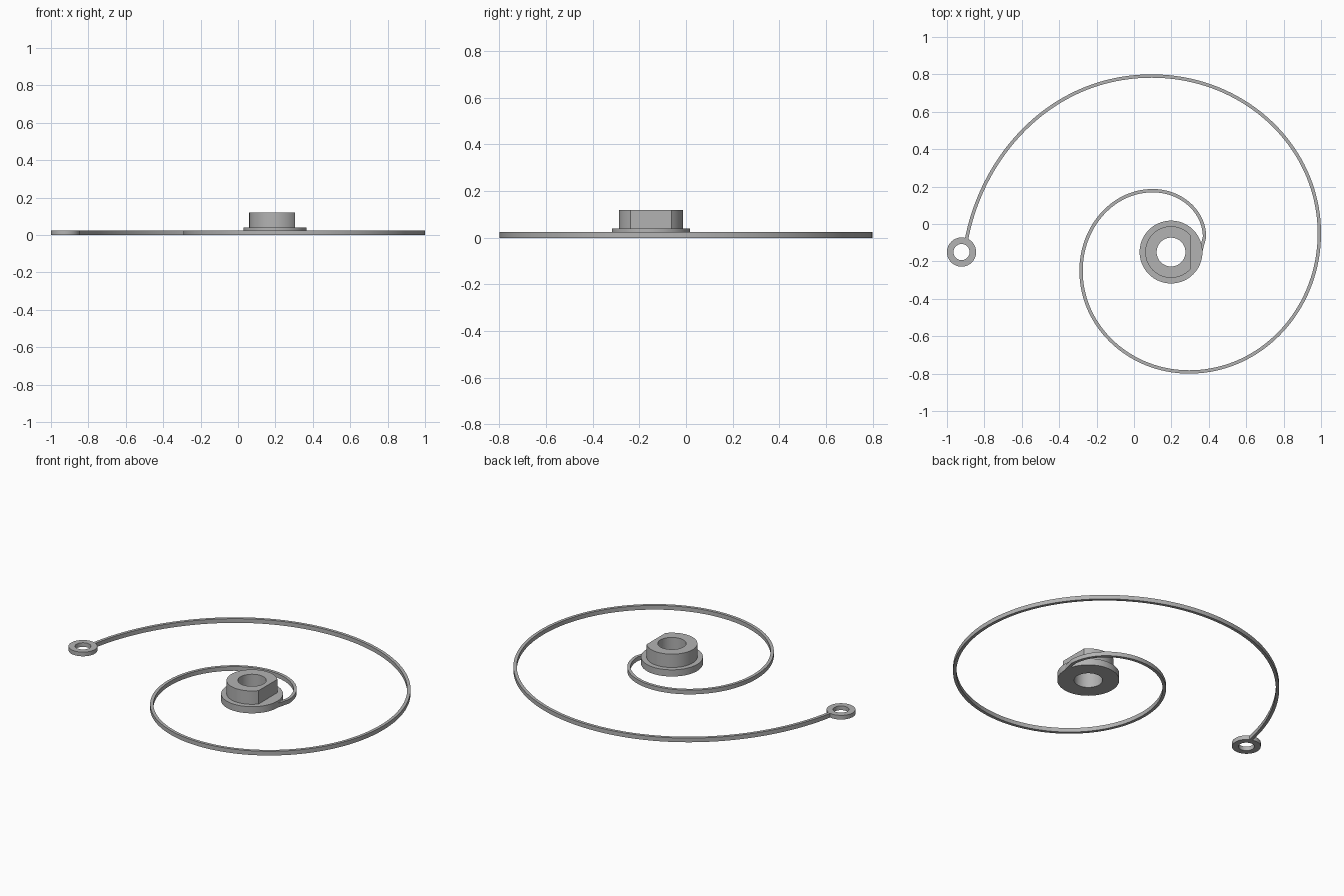
import bpy, bmesh, math
from mathutils import Vector
from mathutils.geometry import interpolate_bezier

cube = bpy.data.objects.get("Cube")
if cube:
    bpy.data.objects.remove(cube, do_unlink=True)

# Single plain grey metal
metal = bpy.data.materials.new("grey_metal")
metal.use_nodes = True
GREY = (0.45, 0.45, 0.45, 1)
metal.diffuse_color = GREY
metal.node_tree.nodes["Principled BSDF"].inputs["Base Color"].default_value = GREY


def finish(name, bm):
    bmesh.ops.recalc_face_normals(bm, faces=bm.faces)
    mesh = bpy.data.meshes.new(name)
    bm.to_mesh(mesh)
    bm.free()
    mesh.materials.append(metal)
    obj = bpy.data.objects.new(name, mesh)
    bpy.context.collection.objects.link(obj)
    bpy.ops.object.select_all(action='DESELECT')
    obj.select_set(True)
    bpy.context.view_layer.objects.active = obj
    bpy.ops.object.shade_smooth_by_angle(angle=math.radians(30))
    return obj


def bridge(bm, a, b, closed):
    n = len(a)
    for i in range(n if closed else n - 1):
        j = (i + 1) % n
        bm.faces.new((a[i], a[j], b[j], b[i]))


def lathe(name, centre, profile, segments=72):
    """Turn a closed (radius, z, flat_limit) profile around a vertical axis."""
    bm = bmesh.new()
    rings = []
    for r, z, limit in profile:
        ring = []
        for i in range(segments):
            a = math.tau * i / segments
            x = min(r * math.cos(a), limit)
            ring.append(bm.verts.new((centre[0] + x, centre[1] + r * math.sin(a), z)))
        rings.append(ring)
    for k, ring in enumerate(rings):
        bridge(bm, ring, rings[(k + 1) % len(rings)], True)
    return finish(name, bm)


# Hub: flange and a boss with one flat side, bored through
HOLE, BOSS, FLANGE = 0.077, 0.138, 0.168
FLAT = BOSS * math.cos(math.radians(40))
lathe("hub", (0.198, -0.15), [
    (HOLE, 0, 1), (FLANGE, 0, 1), (FLANGE, 0.04, 1),
    (BOSS, 0.04, FLAT), (BOSS, 0.12, FLAT), (HOLE, 0.12, 1)])

# Eyelet at the outer end
lathe("end_eyelet", (-0.922, -0.15), [
    (0.043, 0, 1), (0.078, 0, 1), (0.078, 0.025, 1), (0.043, 0.025, 1)])

# Spiral spring: quarter ellipses between its extreme points
K = 0.5523
extremes = [Vector(p) for p in (
    (0.377, -0.07), (0.10, 0.178), (-0.283, -0.25),
    (0.295, -0.791), (0.991, -0.05), (0.095, 0.791))]
path = [Vector((0.352, -0.165))]
for i in range(len(extremes) - 1):
    p, q = extremes[i], extremes[i + 1]
    corner = Vector((p.x, q.y)) if i % 2 == 0 else Vector((q.x, p.y))
    path += interpolate_bezier(p, p.lerp(corner, K), q.lerp(corner, K), q, 40)[:-1]
path += interpolate_bezier(extremes[-1], Vector((-0.44, 0.791)),
                           Vector((-0.81, 0.37)), Vector((-0.896, -0.085)), 48)
path = [Vector((p[0], p[1])) for p in path]

HALF, HEIGHT = 0.009, 0.025
bm = bmesh.new()
strips = [[], [], [], []]
for i, p in enumerate(path):
    t = (path[min(i + 1, len(path) - 1)] - path[max(i - 1, 0)]).normalized()
    side = Vector((-t.y, t.x)) * HALF
    for strip, s, z in zip(strips, (1, 1, -1, -1), (0, HEIGHT, HEIGHT, 0)):
        q = p + side * s
        strip.append(bm.verts.new((q.x, q.y, z)))
for k in range(4):
    bridge(bm, strips[k], strips[(k + 1) % 4], False)
for end in (0, -1):
    bm.faces.new([s[end] for s in strips])
finish("spiral_spring", bm)
